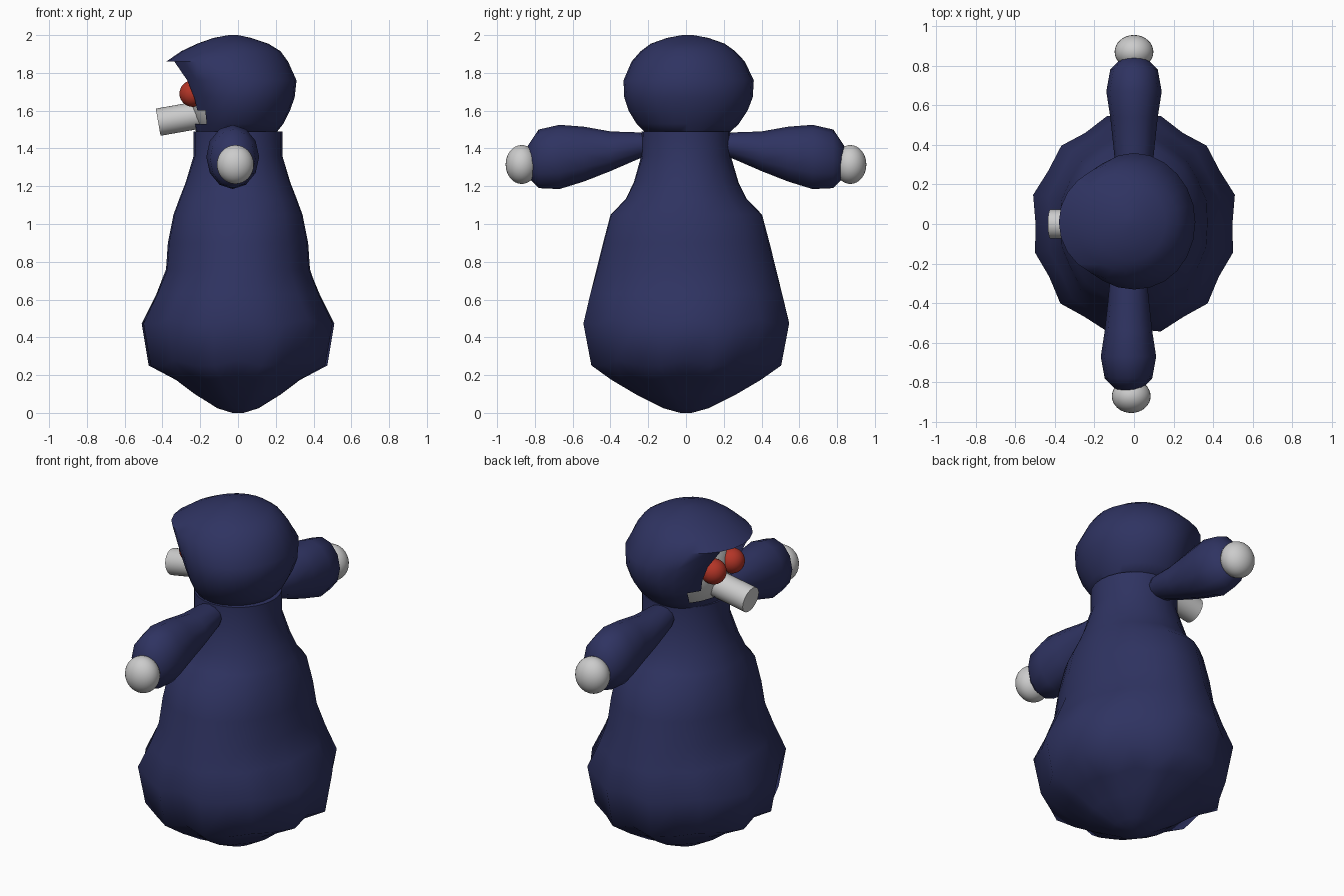
import bpy, bmesh, math
from mathutils import Matrix

if "Cube" in bpy.data.objects:
    bpy.data.objects.remove(bpy.data.objects["Cube"])


def material(name, rgb):
    m = bpy.data.materials.new(name)
    m.diffuse_color = (*rgb, 1)
    m.use_nodes = True
    m.node_tree.nodes["Principled BSDF"].inputs["Base Color"].default_value = m.diffuse_color
    return m


NAVY = material("navy_cloth", (0.028, 0.033, 0.12))
RED = material("red_glow", (0.45, 0.035, 0.02))


def finish(bm, name, mat=None, angle=40):
    bmesh.ops.recalc_face_normals(bm, faces=bm.faces)
    me = bpy.data.meshes.new(name)
    bm.to_mesh(me)
    bm.free()
    ob = bpy.data.objects.new(name, me)
    bpy.context.collection.objects.link(ob)
    if mat:
        me.materials.append(mat)
    bpy.ops.object.select_all(action='DESELECT')
    ob.select_set(True)
    bpy.context.view_layer.objects.active = ob
    bpy.ops.object.shade_smooth_by_angle(angle=math.radians(angle))
    return ob


def loft(rings, sides, point):
    """Skin rings of vertices; point(ring, angle, index) gives each position."""
    bm = bmesh.new()
    loops = [[bm.verts.new(point(r, 2 * math.pi * i / sides, i)) for i in range(sides)]
             for r in rings]
    for a, b in zip(loops, loops[1:]):
        for i in range(sides):
            j = (i + 1) % sides
            bm.faces.new((a[i], a[j], b[j], b[i]))
    bm.faces.new(loops[0])
    bm.faces.new(loops[-1])
    return bm


def ball(name, loc, radii, mat=None):
    bm = bmesh.new()
    bmesh.ops.create_uvsphere(bm, u_segments=32, v_segments=16, radius=1,
                              matrix=Matrix.Translation(loc) @ Matrix.Diagonal((*radii, 1)))
    return finish(bm, name, mat, 60)


# Robe: z, half width x, half width y, fold depth
robe = [(0, .03, .03, 0), (.025, .11, .12, 0), (.10, .23, .27, .01), (.18, .33, .40, .02),
        (.26, .47, .505, .03), (.48, .51, .55, .025), (.63, .435, .515, .02),
        (.76, .385, .48, .01), (.90, .375, .445, .01), (1.05, .345, .405, .01),
        (1.13, .315, .325, .01), (1.22, .28, .28, .01), (1.36, .235, .237, 0),
        (1.49, .235, .235, 0)]


def robe_point(r, a, i):
    z, rx, ry, fold = r
    k = 1 + fold * (math.cos(12 * a + math.pi) + .4 * math.sin(5 * a))
    lift = .6 * fold * math.cos(8 * a) if z < .5 else 0
    return (rx * k * math.cos(a), ry * k * math.sin(a), z + lift)


finish(loft(robe, 24, robe_point), "robe", NAVY, 50)

# Hood: z, front x, back x, half width y
hood = [(1.48, -.22, .20, .22), (1.53, -.235, .24, .27), (1.60, -.25, .275, .315),
        (1.67, -.27, .30, .34), (1.76, -.31, .31, .345), (1.86, -.38, .265, .30),
        (1.915, -.30, .225, .25), (1.955, -.215, .16, .195), (1.985, -.13, .07, .11),
        (2.0, -.05, 0, .03)]


def hood_point(r, a, i):
    z, x0, x1, ry = r
    k = 1 + .012 * math.sin(3 * a + 9 * z)
    return ((x0 + x1) / 2 + (x1 - x0) / 2 * math.cos(a), ry * k * math.sin(a) + .01, z)


bm = loft(hood, 24, hood_point)
opening = []
for f in bm.faces:
    c = f.calc_center_median()
    half = .19 if c.z < 1.75 else .15
    if 1.53 < c.z < 1.86 and c.x < -.1 and abs(c.y - .01) < half:
        opening.append(f)
bmesh.ops.delete(bm, geom=opening, context='FACES')
finish(bm, "hood", NAVY, 50)

# Face inside the hood, snout and eyes
ball("face", (0, 0, 1.66), (.25, .25, .25))
bm = bmesh.new()
tilt = Matrix.Rotation(math.radians(80), 4, 'Y')
bmesh.ops.create_cone(bm, cap_ends=True, segments=32, radius1=.073, radius2=.073, depth=.3,
                      matrix=Matrix.Translation((-.275, 0, 1.565)) @ Matrix.Rotation(
                          math.radians(-10), 4, 'Y') @ Matrix.Rotation(math.radians(90), 4, 'Y'))
finish(bm, "snout")
for s, side in ((1, "left"), (-1, "right")):
    ball(side + "_eye", (-.24, s * .085, 1.69), (.07, .07, .07), RED)

# Sleeves: y, centre z, half width x, half height z
sleeve = [(.15, 1.42, .05, .05), (.25, 1.415, .09, .07), (.40, 1.385, .105, .105),
          (.54, 1.37, .12, .145), (.67, 1.355, .14, .17), (.78, 1.345, .12, .155),
          (.84, 1.33, .06, .08)]
for s, side, dx in ((1, "left", 0), (-1, "right", -.028)):
    def sleeve_point(r, a, i):
        y, z, rx, rz = r
        return (dx + rx * math.cos(a), s * y, z + rz * math.sin(a))
    finish(loft(sleeve, 12, sleeve_point), side + "_sleeve", NAVY, 50)
    ball(side + "_hand", (dx / 2, s * .87, 1.315), (.098, .085, .103))
